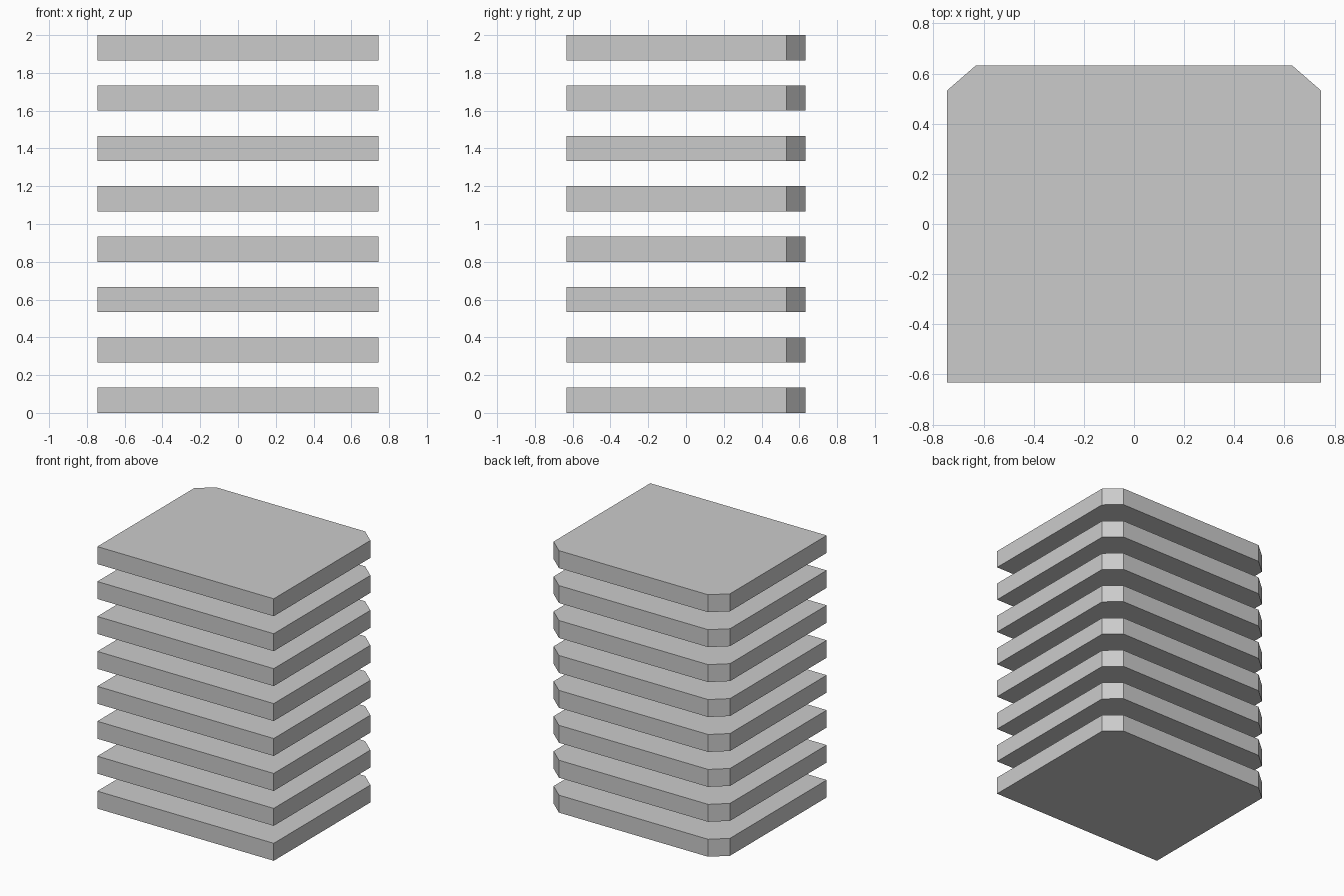
import bpy
import bmesh

if "Cube" in bpy.data.objects:
    bpy.data.objects.remove(bpy.data.objects["Cube"])

COUNT = 8
THICK = 2 / (2 * COUNT - 1)   # slabs and gaps are equally tall
PITCH = 2 * THICK
HX, HY = 0.745, 0.633         # half width and half depth
CX, CY = 0.63, 0.533          # where the back corner cuts begin

# Slab outline: square front corners, clipped back corners
outline = [(-HX, -HY), (HX, -HY), (HX, CY), (CX, HY), (-CX, HY), (-HX, CY)]


def make_slab_mesh():
    bm = bmesh.new()
    face = bm.faces.new([bm.verts.new((x, y, 0)) for x, y in outline])
    result = bmesh.ops.extrude_face_region(bm, geom=[face], use_keep_orig=True)
    top = [v for v in result["geom"] if isinstance(v, bmesh.types.BMVert)]
    bmesh.ops.translate(bm, verts=top, vec=(0, 0, THICK))
    bmesh.ops.recalc_face_normals(bm, faces=bm.faces)
    mesh = bpy.data.meshes.new("slab")
    bm.to_mesh(mesh)
    bm.free()
    return mesh


# Evenly spaced stack of identical slabs
slab_mesh = make_slab_mesh()
for i in range(COUNT):
    slab = bpy.data.objects.new(f"slab_{i + 1}", slab_mesh)
    slab.location.z = i * PITCH
    bpy.context.collection.objects.link(slab)
